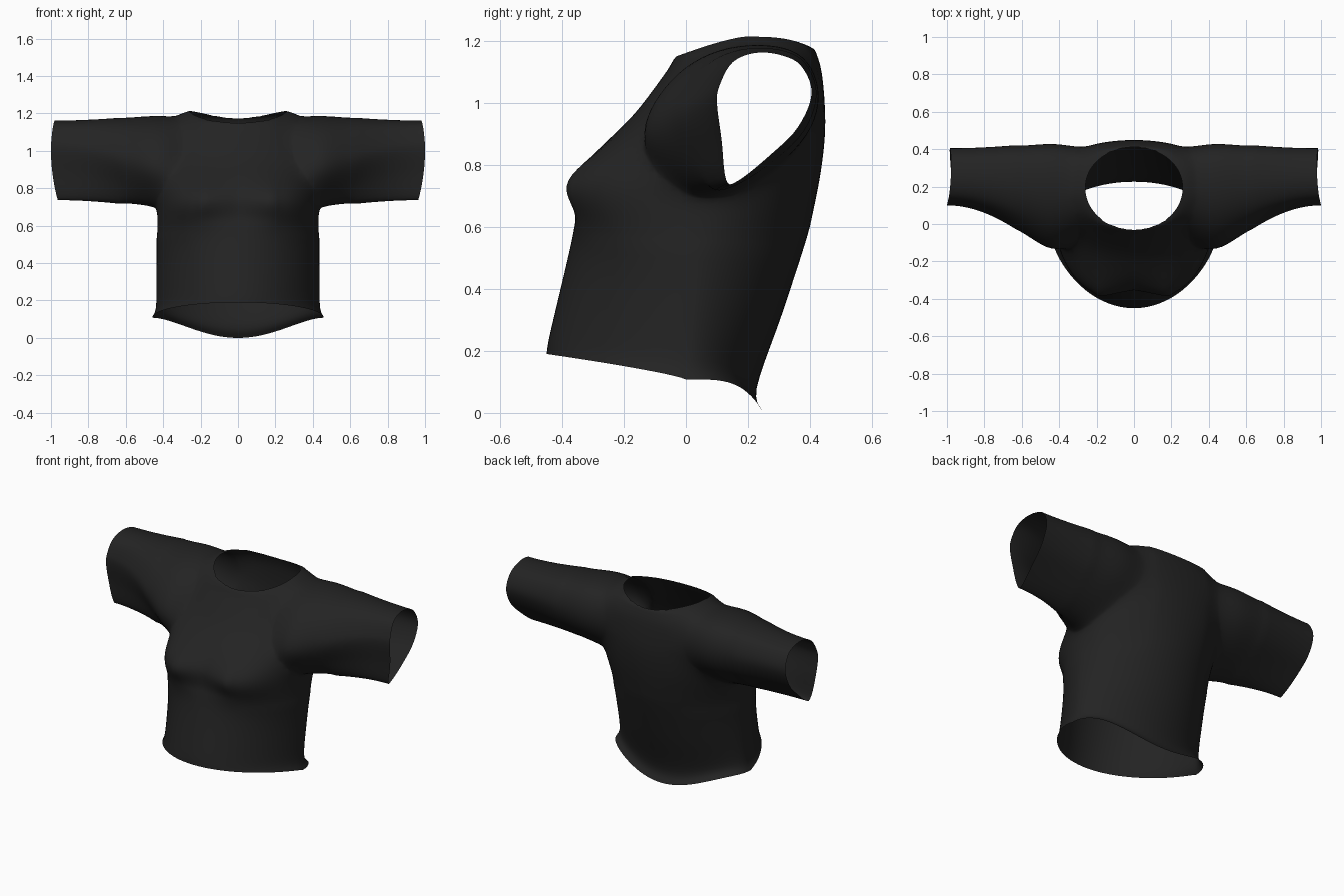
import bpy, bmesh, math

if "Cube" in bpy.data.objects:
    bpy.data.objects.remove(bpy.data.objects["Cube"])

SEG = 84

fabric = bpy.data.materials.new("charcoal_fabric")
fabric.diffuse_color = (0.017, 0.017, 0.017, 1)
fabric.use_nodes = True
fabric.node_tree.nodes["Principled BSDF"].inputs["Base Color"].default_value = fabric.diffuse_color
cap_mat = bpy.data.materials.new("opening_cap")


def catmull(keys, t, closed=False):
    """Smooth value at t (in key steps) through a list of tuples."""
    n = len(keys)
    i = int(math.floor(t)) if closed else min(int(t), n - 2)
    f = t - i
    pick = (lambda k: keys[k % n]) if closed else (lambda k: keys[max(0, min(n - 1, k))])
    a, b, c, d = (pick(i + k) for k in (-1, 0, 1, 2))
    return [0.5 * (2 * q + (r - p) * f + (2 * p - 5 * q + 4 * r - s) * f * f
                   + (3 * q - p - 3 * r + s) * f ** 3) for p, q, r, s in zip(a, b, c, d)]


def loft(name, rings):
    """Closed tube through rings; the end caps carry material 1."""
    bm = bmesh.new()
    loops = [[bm.verts.new(p) for p in ring] for ring in rings]
    n = len(rings[0])
    for lo, hi in zip(loops, loops[1:]):
        for i in range(n):
            j = (i + 1) % n
            bm.faces.new((lo[i], lo[j], hi[j], hi[i]))
    for loop in (loops[0], loops[-1]):
        mid = sum((v.co for v in loop), loop[0].co * 0) / n
        centre = bm.verts.new(mid)
        for i in range(n):
            bm.faces.new((loop[i], loop[(i + 1) % n], centre)).material_index = 1
    bmesh.ops.recalc_face_normals(bm, faces=bm.faces[:])
    mesh = bpy.data.meshes.new(name)
    bm.to_mesh(mesh)
    bm.free()
    mesh.materials.append(fabric)
    mesh.materials.append(cap_mat)
    ob = bpy.data.objects.new(name, mesh)
    bpy.context.collection.objects.link(ob)
    return ob


# Torso rings, hem to neckline: front y, front z, back y, back z,
# half width, side y, side z, back y power, back z power, front y power
TORSO = [
    (-0.45, 0.19, 0.25, 0.00, 0.458, 0.00, 0.108, 0.9, 3.6, 1.25),
    (-0.44, 0.25, 0.228, 0.08, 0.438, 0.01, 0.17, 1.1, 3.0, 1.2),
    (-0.40, 0.42, 0.31, 0.32, 0.435, 0.03, 0.37, 1.2, 1.5, 1.15),
    (-0.362, 0.58, 0.385, 0.55, 0.435, 0.04, 0.56, 1.1, 1.0, 1.0),
    (-0.345, 0.65, 0.41, 0.65, 0.435, 0.05, 0.65, 0.95, 1.0, 1.0),
    (-0.34, 0.75, 0.435, 0.78, 0.43, 0.06, 0.75, 0.7, 1.0, 1.0),
    (-0.285, 0.84, 0.448, 0.90, 0.41, 0.07, 0.86, 0.5, 1.0, 1.0),
    (-0.165, 0.965, 0.447, 1.00, 0.39, 0.10, 0.98, 0.35, 1.0, 1.0),
    (-0.07, 1.09, 0.437, 1.10, 0.37, 0.15, 1.12, 0.35, 1.5, 1.0),
    (-0.04, 1.138, 0.42, 1.16, 0.315, 0.18, 1.198, 0.6, 2.5, 1.0),
    (-0.03, 1.15, 0.41, 1.175, 0.26, 0.19, 1.213, 0.95, 3.0, 1.0),
]


def torso_ring(t):
    yf, zf, yb, zb, w, ym, zm, p, q, pf = catmull(TORSO, t)
    pts = []
    for i in range(SEG):
        a = 2 * math.pi * i / SEG
        c, x = math.cos(a), w * math.sin(a)
        if c >= 0:
            y, z = ym + (yf - ym) * c ** pf, zm + (zf - zm) * c ** (1.3 if t > 8 else 1)
            # bust fullness on both sides
            y -= 0.1 * min(1, c * 3) * math.exp(-((abs(x) - 0.265) / 0.12) ** 2 / 2
                                                - ((z - 0.73) / 0.085) ** 2 / 2)
        else:
            y, z = ym + (yb - ym) * (-c) ** p, zm + (zb - zm) * (-c) ** q
        pts.append((x, y, z))
    return pts


torso = loft("shirt", [torso_ring(k / 5) for k in range((len(TORSO) - 1) * 5 + 1)])

# Sleeve outlines (y, z) at the armhole and at the cuff
ROOT = [(-.17, .88), (-.13, 1.0), (-.02, 1.12), (.13, 1.185), (.30, 1.19), (.40, 1.14),
        (.44, 1.02), (.40, .89), (.28, .78), (.14, .71), (.02, .70), (-.09, .78)]
CUFF = [(.10, 1.0), (.11, 1.06), (.15, 1.13), (.22, 1.16), (.30, 1.155), (.37, 1.12),
        (.405, 1.03), (.36, .92), (.27, .83), (.17, .75), (.13, .75), (.115, .88)]


def sleeve_ring(x, side):
    u = max(0, (x - 0.43) / 0.57)
    t = math.sin(u * math.pi / 2)
    inner = 1 - min(1, (x - 0.22) / 0.21)
    pts = []
    for i in range(60):
        (ry, rz), (cy, cz) = catmull(ROOT, i / 5, True), catmull(CUFF, i / 5, True)
        y, z = ry + (cy - ry) * t, rz + (cz - rz) * t
        bow = u * u * (0.02 * ((z - 1) / 0.2) ** 2 + 0.05 * max(0, y - 0.1))
        sy = 1 - inner * (0.4 if y < 0.13 else 0.12)
        pts.append((side * (x - bow), 0.13 + (y - 0.13) * sy, 0.94 + (z - 0.94) * (1 - 0.1 * inner)))
    return pts


# Join both sleeves to the torso
for side in (1, -1):
    sleeve = loft("sleeve", [sleeve_ring(0.22 + 0.78 * k / 28, side) for k in range(29)])
    mod = torso.modifiers.new("join_sleeve", 'BOOLEAN')
    mod.operation, mod.solver, mod.object = 'UNION', 'EXACT', sleeve
    bpy.context.view_layer.objects.active = torso
    bpy.ops.object.modifier_apply(modifier=mod.name)
    bpy.data.objects.remove(sleeve, do_unlink=True)

# Open the neck, hem and cuffs, then soften the armhole seams
bm = bmesh.new()
bm.from_mesh(torso.data)
bmesh.ops.delete(bm, geom=[f for f in bm.faces if f.material_index == 1], context='FACES')
bmesh.ops.remove_doubles(bm, verts=bm.verts[:], dist=0.005)
bmesh.ops.triangulate(bm, faces=[f for f in bm.faces if len(f.verts) > 4])
soft = [v for v in bm.verts if 0.2 < abs(v.co.x) < 0.62 and v.co.z > 0.55 and not v.is_boundary]
for _ in range(16):
    bmesh.ops.smooth_vert(bm, verts=soft, factor=0.5, use_axis_x=True, use_axis_y=True, use_axis_z=True)
bm.to_mesh(torso.data)
bm.free()
torso.data.materials.pop(index=1)
bpy.data.materials.remove(cap_mat)

torso.select_set(True)
bpy.ops.object.shade_smooth_by_angle(angle=math.radians(80))
